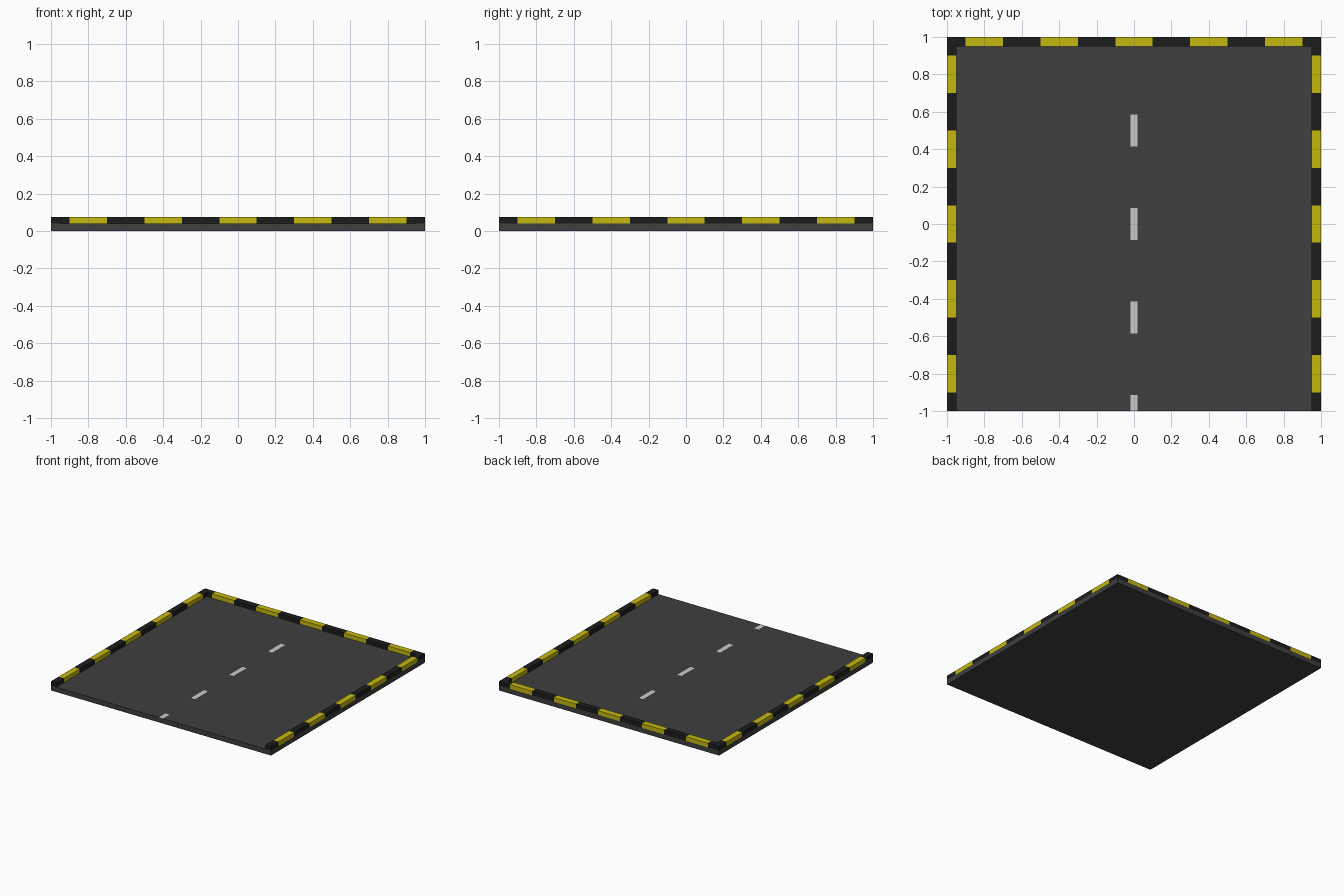
import bpy

if "Cube" in bpy.data.objects:
    bpy.data.objects.remove(bpy.data.objects["Cube"])

SLAB_TOP, CURB_TOP, CURB_W = 0.04, 0.075, 0.05


def material(name, rgb):
    m = bpy.data.materials.new(name)
    m.diffuse_color = (*rgb, 1)
    m.use_nodes = True
    m.node_tree.nodes["Principled BSDF"].inputs["Base Color"].default_value = m.diffuse_color
    return m


asphalt = material("asphalt", (0.05, 0.05, 0.05))
black = material("black_paint", (0.012, 0.012, 0.012))
yellow = material("yellow_paint", (0.56, 0.48, 0.005))
white = material("white_paint", (0.75, 0.75, 0.75))


def box(name, lo, hi, mat):
    bpy.ops.mesh.primitive_cube_add(size=1, location=[(a + b) / 2 for a, b in zip(lo, hi)])
    ob = bpy.context.object
    ob.name = name
    ob.scale = [b - a for a, b in zip(lo, hi)]
    bpy.ops.object.transform_apply(location=False, rotation=False, scale=True)
    ob.data.materials.append(mat)


# Road slab
box("road_slab", (-1, -1, 0), (1, 1, SLAB_TOP), asphalt)

# Centre line dashes, the front one cut off by the slab edge
for i, y in enumerate((-1, -0.5, 0, 0.5)):
    box(f"lane_dash_{i}", (-0.02, max(y - 0.085, -1), SLAB_TOP - 0.005),
        (0.02, y + 0.085, SLAB_TOP + 0.001), white)

# Striped curbs on left, right and back, half-length blocks at the ends
edges = [-1] + [-0.9 + 0.2 * i for i in range(10)] + [1]
inner = 1 - CURB_W
for i, (a, b) in enumerate(zip(edges, edges[1:])):
    mat = yellow if i % 2 else black
    for side, x in (("left", -1), ("right", inner)):
        box(f"{side}_curb_{i}", (x, a, SLAB_TOP), (x + CURB_W, b, CURB_TOP), mat)
    # the back curb butts against the side curbs
    box(f"back_curb_{i}", (max(a, -inner), inner, SLAB_TOP),
        (min(b, inner), 1, CURB_TOP), mat)
